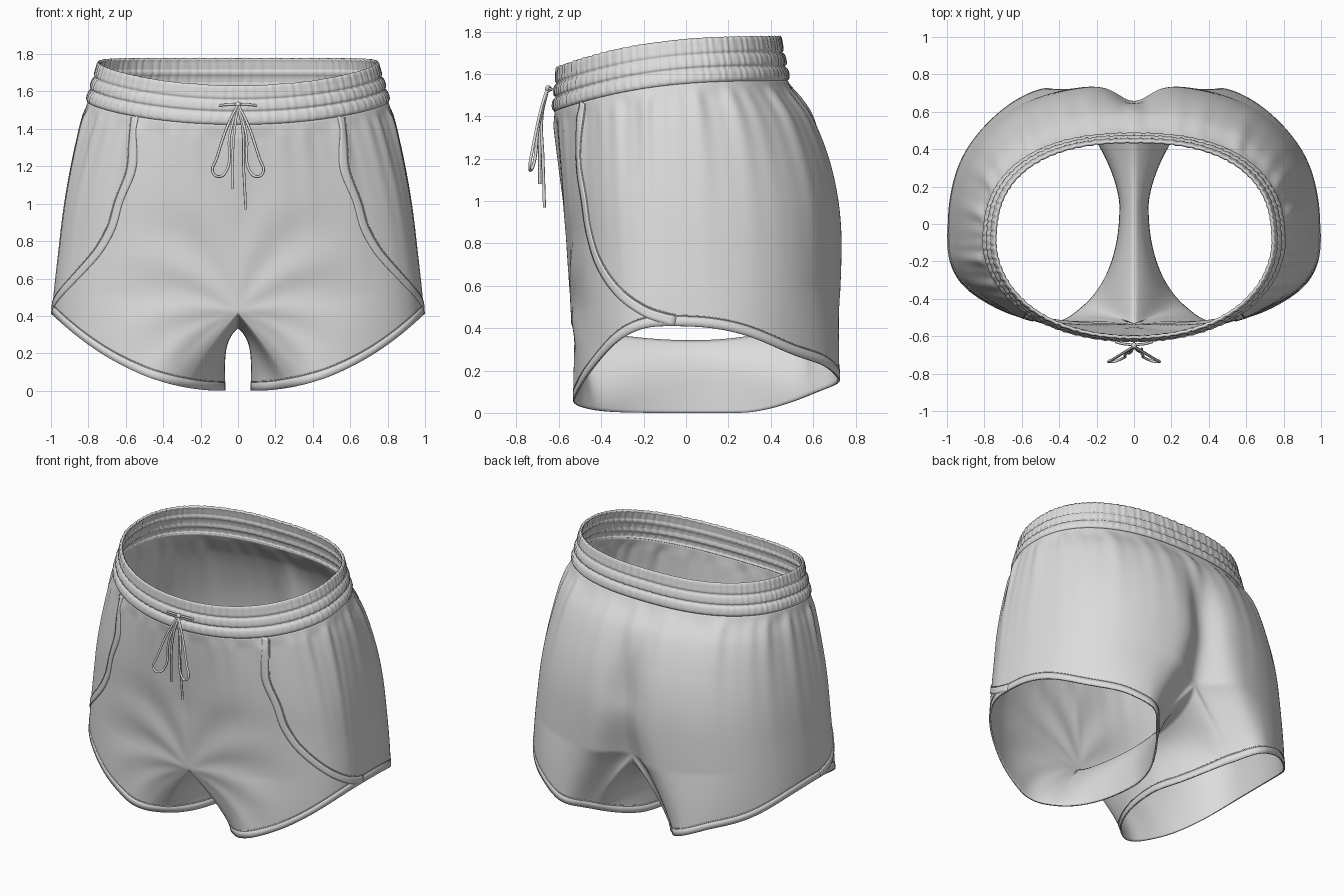
import bpy, bmesh
from math import sin, cos, pi, exp, atan2, hypot
from mathutils import Vector

cube = bpy.data.objects.get("Cube")
if cube:
    bpy.data.objects.remove(cube, do_unlink=True)

fabric = bpy.data.materials.new("light grey fabric")
fabric.use_nodes = True
GREY = (0.72, 0.72, 0.72, 1)
fabric.diffuse_color = GREY
fabric.node_tree.nodes["Principled BSDF"].inputs["Base Color"].default_value = GREY

NU, NV = 140, 50          # columns around the outside and inside of a leg
YC = -0.08                # depth of the widest point
# height, half width, front depth, back depth, front and back squareness
SHAPE = [(0, 1.0, -.535, .74, 2.6, 2.6), (.4, .995, -.54, .745, 2.55, 2.55),
         (.8, .955, -.56, .745, 2.45, 2.5), (1.0, .93, -.582, .73, 2.35, 2.45),
         (1.2, .895, -.602, .685, 2.2, 2.4), (1.4, .85, -.62, .6, 2.05, 2.4),
         (1.55, .803, -.63, .49, 1.95, 2.4), (1.7, .77, -.63, .42, 1.9, 2.4)]


def smooth(a, b, x):
    t = min(1, max(0, (x - a) / (b - a)))
    return t * t * (3 - 2 * t)


def spline(rows, x):
    """Catmull-Rom lookup in a small table whose first column is the key."""
    i = 0
    while i < len(rows) - 2 and x > rows[i + 1][0]:
        i += 1
    p0, p1 = rows[max(i - 1, 0)], rows[i]
    p2, p3 = rows[i + 1], rows[min(i + 2, len(rows) - 1)]
    w = p2[0] - p1[0]
    t = min(1, max(0, (x - p1[0]) / w))
    out = []
    for a, b, c, d in zip(p0[1:], p1[1:], p2[1:], p3[1:]):
        m1 = (c - a) / (p2[0] - p0[0]) * w
        m2 = (d - b) / (p3[0] - p1[0]) * w
        out.append((2*t**3 - 3*t*t + 1)*b + (t**3 - 2*t*t + t)*m1 + (3*t*t - 2*t**3)*c + (t**3 - t*t)*m2)
    return out


def oval(phi, n):
    r = (abs(cos(phi)) ** n + abs(sin(phi)) ** n) ** (-1 / n)
    return r * cos(phi), r * sin(phi)


def band_z(u):
    """Height of the waistband's lower edge, dipping at the front."""
    y = -.07 - .55 * cos(pi * u)
    t = min(1, (y + .63) / 1.1)
    return 1.415 + .15 * (1 - (1 - t) ** 2.7)


def body(u, z):
    """Outer cloth at u (0 centre front, 1 centre back) and height z."""
    a, yf, yb, nf, nb = spline(SHAPE, z)
    cx, cy = oval(pi * (u - .5), nb if u > .5 else nf)
    x, y = a * cx, YC + cy * (yb - YC if cy > 0 else YC - yf)
    # gathers hanging from the waistband
    drop = max(0, band_z(u) - z)
    g = cos(18 * pi * u + .6 * sin(5 * u)) + .7 * cos(28 * pi * u) + .5 * cos(46 * pi * u)
    d = .011 * g * exp(-drop / .28) * smooth(0, .08, drop)
    # folds sweeping up from the crotch
    dist, ang = hypot(x, z - .42), atan2(abs(x), z - .42)
    d += .012 * cos(9 * ang - 5 * dist) * exp(-((dist - .4) / .27) ** 2) * (1 - smooth(.15, .35, u))
    k = 1 + d
    y = YC + (y - YC) * k
    if cy > 0:
        # centre back cleft, deepening as the seat curves under
        under = smooth(.9, .45, z)
        y -= (.085 + .08 * under) * exp(-(x / (.11 + .05 * under)) ** 2) * smooth(1.5, .95, z)
    return Vector((0 if u in (0, 1) else x * k, y, z))


def crotch_z(u):
    return .42 + .13 * u + .1 * sin(pi * u)


def hem_oval(phi):
    back = sin(phi) > 0
    if cos(phi) < 0:
        n = 1.55 if back else 2.2
    else:
        n = 2.3 if back else 2.5
    cx, cy = oval(phi, n)
    return .53 + .46 * cx, .1 + .635 * cy


def hem_z(x, y):
    return .41 * max(0, (x - .07) / .93) ** 2.1 + .09 * smooth(.25, .78, y) * smooth(1, .6, x)


def leg(j, s):
    """Leg tube: column j, s from 0 (top) to 1 (hem)."""
    if j <= NU:
        u = j / NU
        ox, oy = hem_oval((u - .5) * 2 * 2.15)
        top, w = crotch_z(u), smooth(.4, 1, abs(2 * u - 1))
        low = body(u, .2)
        hx, hy = low.x + (ox - low.x) * w, low.y + (oy - low.y) * w
        z = top + (hem_z(hx, hy) - top) * s
        p = body(u, z)
        e = w * (1 - (1 - s) ** 1.3)
        return Vector((p.x + (ox - p.x) * e, p.y + (oy - p.y) * e, z))
    v = (j - NU) / NV
    ease = 1 - (1 - s) ** (1.3 + 4 * sin(pi * v) ** 2)
    ox, oy = hem_oval(2.15 + v * (2 * pi - 4.3))
    f, b = body(0, crotch_z(0)), body(1, crotch_z(1))
    y = (f.y + b.y) / 2 + (b.y - f.y) / 2 * cos(pi * v)
    edge = b.z + (f.z - b.z) * v
    z = edge - (edge - .335) * sin(pi * v)
    return Vector((ox * ease, y + (oy - y) * ease, z + (hem_z(ox, oy) - z) * s))


def finish(ob, mirror=True, thick=0, offset=-1):
    ob.data.materials.append(fabric)
    if mirror:
        m = ob.modifiers.new("mirror", 'MIRROR')
        m.merge_threshold = .0008
    if thick:
        m = ob.modifiers.new("cloth thickness", 'SOLIDIFY')
        m.thickness, m.offset = thick, offset
    return ob


def add_mesh(name, grids, thick, offset=-1):
    """Skin grids of points, rows running down and columns front to back."""
    bm = bmesh.new()
    for rows in grids:
        vs = [[bm.verts.new(p) for p in row] for row in rows]
        for r0, r1 in zip(vs, vs[1:]):
            for i in range(len(r0) - 1):
                bm.faces.new((r0[i], r1[i], r1[i + 1], r0[i + 1]))
    bmesh.ops.remove_doubles(bm, verts=bm.verts, dist=.0004)
    for f in bm.faces:
        f.smooth = True
    me = bpy.data.meshes.new(name)
    bm.to_mesh(me)
    bm.free()
    ob = bpy.data.objects.new(name, me)
    bpy.context.collection.objects.link(ob)
    return finish(ob, True, thick, offset)


def add_cord(name, pts, radius, mirror=False, cyclic=False):
    cu = bpy.data.curves.new(name, 'CURVE')
    cu.dimensions, cu.bevel_depth, cu.bevel_resolution = '3D', radius, 1
    cu.resolution_u = 6 if len(pts) < 20 else 1
    sp = cu.splines.new('BEZIER')
    sp.bezier_points.add(len(pts) - 1)
    for bp, p in zip(sp.bezier_points, pts):
        bp.co = p
        bp.handle_left_type = bp.handle_right_type = 'AUTO'
    sp.use_cyclic_u = cyclic
    ob = bpy.data.objects.new(name, cu)
    bpy.context.collection.objects.link(ob)
    return finish(ob, mirror)


# Main cloth: seat and hips, then the two legs
ROWS, LEG_ROWS, N = 60, 26, NU + NV
us = [j / NU for j in range(NU + 1)]
torso = [[body(u, band_z(u) + .01 + (crotch_z(u) - band_z(u) - .01) * k / ROWS) for u in us]
         for k in range(ROWS + 1)]
legs = [[leg(j % N, k / LEG_ROWS) for j in range(N + 1)] for k in range(LEG_ROWS + 1)]
add_mesh("shorts_body", [torso, legs], .008)


# Hem binding and its stitch line
def above_hem(j, h):
    drop = leg(j, 0).z - leg(j, 1).z
    return leg(j, 1 - h / drop)


hem = [[above_hem(j % N, h) for j in range(N + 1)] for h in (.045, .022, 0)]
add_mesh("leg_hems", [hem], .005, 0)
add_cord("hem_stitching", [above_hem(j, .05) for j in range(N)], .0025, True, True)

# Curved overlap edge running from the waistband down to the side of the hem
EDGE = [(0, .222, 1.47), (.18, .2, 1.2), (.33, .217, 1.0), (.45, .228, .85), (.57, .262, .7),
        (.73, .333, .55), (.88, .42, .455), (1, .51, .41)]
path = [Vector(spline(EDGE, i / 80)) for i in range(81)]


def edge_row(w):
    """Edge path shifted sideways over the cloth by w."""
    row = []
    for i, p in enumerate(path):
        t = path[min(i + 1, 80)] - path[max(i - 1, 0)]
        du, dz = t.x * 2.6, t.y
        length = hypot(du, dz)
        row.append(body(p.x - dz / length * w / 2.6, p.y + du / length * w))
    return row


add_mesh("overlap_binding", [[edge_row(w) for w in (.046, .033, .016, 0)]], .01, 0)
add_cord("overlap_stitching", [p * 1.001 for p in edge_row(.052)], .003, True)

# Gathered waistband: three puffed channels with fine ruffles
PUFF = [(0, -.004), (.012, .008), (.04, .011), (.062, .005), (.07, -.006), (.08, .006), (.105, .008),
        (.128, .003), (.136, -.006), (.146, .002), (.175, .003), (.205, .002), (.214, -.003)]
BN = 260


def band(u, h):
    p = body(u, band_z(u))
    phi, k = pi * (u - .5), h / .21
    out = spline(PUFF, h)[0]
    wave = cos(90 * pi * u + 3 * sin(9 * u) + 14 * h) + .6 * cos(136 * pi * u)
    out += .0018 * wave * smooth(0, .03, h)
    lean = Vector((-.055 * cos(phi), -.035 * sin(phi) if phi > 0 else -.01 * sin(phi), 0)) * k
    p = p + lean + Vector((cos(phi), sin(phi), 0)) * out
    p.z += h + .001 * wave * smooth(.18, .21, h)
    if u in (0, 1):
        p.x = 0
    return p


heights = [.214 * (1 - i / 30) for i in range(31)]
add_mesh("waistband", [[[band(i / BN, h) for i in range(BN + 1)] for h in heights]], .014)

# Drawstring: bow loops, tails, knot and the short bar across the front
loop = [(0, -.655, 1.53), (.05, -.685, 1.43), (.115, -.725, 1.24), (.135, -.737, 1.17),
        (.105, -.735, 1.145), (.065, -.72, 1.17), (.045, -.695, 1.36), (.005, -.655, 1.52)]
add_cord("drawstring_loops", loop, .0075, True)
add_cord("drawstring_tail_left", [(0, -.655, 1.52), (.025, -.68, 1.4), (.03, -.675, 1.2), (.042, -.668, .97)], .0075)
add_cord("drawstring_tail_right", [(0, -.655, 1.52), (-.018, -.685, 1.4), (-.03, -.69, 1.2), (-.028, -.69, 1.08)], .0075)
add_cord("drawstring_bar", [(-.1, -.63, 1.525), (-.05, -.642, 1.53), (.05, -.642, 1.53), (.1, -.63, 1.525)], .007)
bpy.ops.mesh.primitive_uv_sphere_add(segments=16, ring_count=8, radius=.016, location=(0, -.65, 1.53))
knot = bpy.context.object
knot.name = "drawstring_knot"
bpy.ops.object.shade_smooth()
finish(knot, False)
